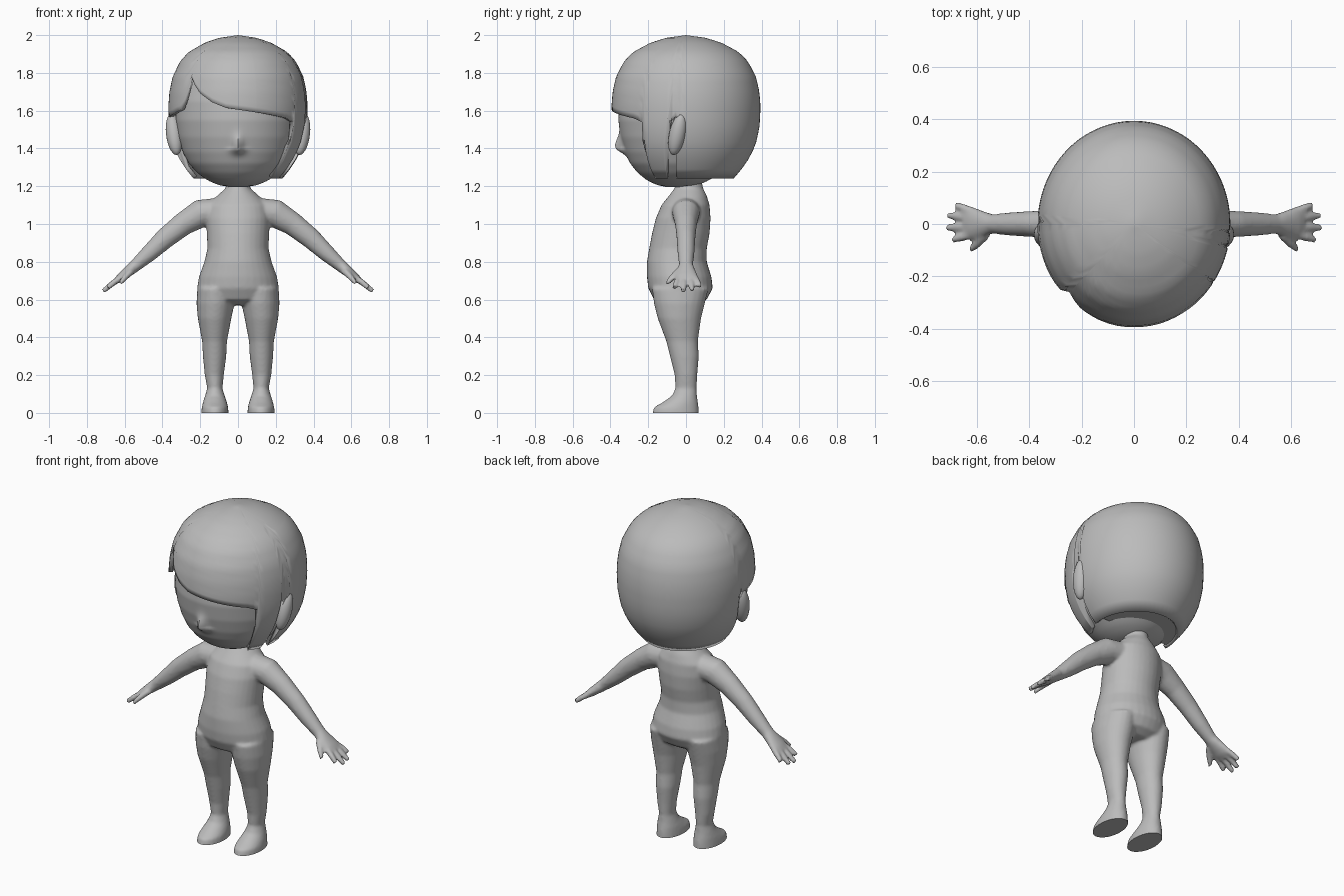
import bpy, bmesh, math
from mathutils import Vector

if "Cube" in bpy.data.objects:
    bpy.data.objects.remove(bpy.data.objects["Cube"])

clay = bpy.data.materials.new("light_grey")
clay.diffuse_color = (0.5, 0.5, 0.5, 1)
clay.use_nodes = True
clay.node_tree.nodes["Principled BSDF"].inputs["Base Color"].default_value = clay.diffuse_color
Y = Vector((0, 1, 0))


def lerp(table, x):
    """Piecewise-linear lookup in rows sorted by their first value."""
    for a, b in zip(table, table[1:]):
        if x <= b[0]:
            f = max(0, (x - a[0]) / (b[0] - a[0]))
            return [p + (q - p) * f for p, q in zip(a[1:], b[1:])]
    return list(table[-1][1:])


def loft(bm, rings, n=24):
    """Closed skin through rings given as (centre, u axis, v axis)."""
    loops = []
    for c, u, v in rings:
        angles = [2 * math.pi * i / n for i in range(n)]
        loops.append([bm.verts.new(c + u * math.cos(a) + v * math.sin(a)) for a in angles])
    for a, b in zip(loops, loops[1:]):
        for i in range(n):
            j = (i + 1) % n
            bm.faces.new((a[i], a[j], b[j], b[i]))
    bm.faces.new(loops[0][::-1])
    bm.faces.new(loops[-1])


def level(z, cx, rx, yf, yb):
    """Horizontal ring between a front and a back y."""
    return (Vector((cx, (yf + yb) / 2, z)), Vector((rx, 0, 0)), Vector((0, (yb - yf) / 2, 0)))


def limb(bm, pts, n=16):
    """Tube through (x, y, z, thickness, depth) points."""
    rings = []
    for i, p in enumerate(pts):
        a, b = pts[max(0, i - 1)], pts[min(len(pts) - 1, i + 1)]
        u = (Vector(b[:3]) - Vector(a[:3])).cross(Y).normalized()
        rings.append((Vector(p[:3]), u * p[3], Y * p[4]))
    loft(bm, rings, n)


def finish(name, bm, angle=50):
    bmesh.ops.recalc_face_normals(bm, faces=bm.faces[:])
    me = bpy.data.meshes.new(name)
    bm.to_mesh(me)
    bm.free()
    ob = bpy.data.objects.new(name, me)
    bpy.context.collection.objects.link(ob)
    me.materials.append(clay)
    bpy.ops.object.select_all(action='DESELECT')
    ob.select_set(True)
    bpy.context.view_layer.objects.active = ob
    bpy.ops.object.shade_smooth_by_angle(angle=math.radians(angle))
    return ob


# ---- body: torso, legs, arms and hands blended into one skin
bm = bmesh.new()
torso = [(1.25, .06, -.05, .08), (1.19, .065, -.06, .09), (1.15, .11, -.09, .11),
         (1.10, .16, -.13, .125), (1.03, .17, -.16, .13), (.95, .165, -.18, .125),
         (.87, .162, -.195, .11), (.80, .178, -.207, .11), (.72, .207, -.207, .135),
         (.66, .217, -.20, .142), (.60, .205, -.17, .11), (.57, .14, -.11, .06)]
loft(bm, [level(z, 0, rx, f, b) for z, rx, f, b in torso], 32)

# z, inner x, outer x, front y, back y
leg = [(.66, .02, .215, -.18, .12), (.58, .018, .22, -.17, .10), (.50, .035, .213, -.15, .08),
       (.38, .058, .19, -.105, .063), (.30, .062, .186, -.085, .068), (.20, .075, .176, -.06, .06),
       (.13, .082, .163, -.056, .056), (.09, .07, .175, -.075, .058), (.055, .058, .186, -.125, .064),
       (.03, .052, .192, -.17, .067), (0, .05, .194, -.178, .068), (-.05, .05, .194, -.178, .068)]
arm = [(.10, 0, 1.07, .07, .08), (.20, 0, 1.055, .075, .072), (.29, 0, 1.0, .062, .058),
       (.385, 0, .925, .055, .05), (.47, 0, .845, .045, .045), (.54, 0, .783, .034, .037),
       (.58, 0, .75, .029, .052), (.62, .004, .717, .024, .064), (.645, .006, .698, .016, .058)]
# knuckle and tip y, tip x
fingers = [(-.04, -.06, .69), (-.01, -.014, .715), (.022, .033, .71), (.05, .072, .68)]
for s in (1, -1):
    loft(bm, [level(z, s * (i + o) / 2, (o - i) / 2, f, b) for z, i, o, f, b in leg])
    limb(bm, [(s * x, y, z, t, d) for x, y, z, t, d in arm])
    for y0, y1, x1 in fingers:
        z1 = .698 - (x1 - .645) * .78
        limb(bm, [(s * .62, y0, .715, .017, .017), (s * (.62 + x1) / 2, (y0 + y1) / 2, (.722 + z1) / 2, .017, .017),
                  (s * x1, y1, z1, .014, .014)], 10)
    limb(bm, [(s * .56, -.03, .755, .02, .03), (s * .595, -.07, .72, .017, .022),
              (s * .625, -.098, .685, .012, .014)], 10)
raw = finish("body_rough", bm)
mod = raw.modifiers.new("blend", 'REMESH')
mod.mode = 'VOXEL'
mod.voxel_size = .008
mod = raw.modifiers.new("soften", 'SMOOTH')
mod.factor, mod.iterations = .5, 8
bpy.context.view_layer.update()
skin = bpy.data.meshes.new_from_object(raw.evaluated_get(bpy.context.evaluated_depsgraph_get()))
bpy.data.objects.remove(raw)
bm = bmesh.new()
bm.from_mesh(skin)
bpy.data.meshes.remove(skin)
# flat soles
cut = bmesh.ops.bisect_plane(bm, geom=bm.verts[:] + bm.edges[:] + bm.faces[:],
                             plane_co=(0, 0, 0), plane_no=(0, 0, -1), clear_outer=True)
bmesh.ops.holes_fill(bm, edges=[e for e in bm.edges if e.is_boundary])
finish("body", bm)

# ---- head with a small nose; z, half width, front y, back y
head = [(1.195, .04, -.10, .0), (1.205, .10, -.15, .06), (1.23, .16, -.205, .12),
        (1.27, .215, -.255, .18), (1.32, .26, -.295, .23), (1.38, .292, -.322, .27),
        (1.46, .318, -.345, .31), (1.55, .33, -.358, .33), (1.65, .325, -.352, .34),
        (1.75, .30, -.32, .32), (1.85, .22, -.24, .24), (1.90, .10, -.12, .12)]
bm = bmesh.new()
rows = [1.195 + .705 * i / 70 for i in range(71)]
loft(bm, [level(z, 0, *lerp(head, z)) for z in rows], 128)
for v in bm.verts:
    if v.co.y < -.2:
        h = v.co.z - 1.405
        width = .022 + (.012 if h < 0 else 0)
        v.co.y -= .05 * math.exp(-(v.co.x / width) ** 2 - (h / (.055 if h > 0 else .03)) ** 2)
bmesh.ops.smooth_vert(bm, verts=bm.verts[:], factor=.5, use_axis_x=True, use_axis_y=True, use_axis_z=True)
finish("head", bm)

# ---- ears
for s, name in ((1, "ear_right"), (-1, "ear_left")):
    bm = bmesh.new()
    bmesh.ops.create_uvsphere(bm, u_segments=20, v_segments=14, radius=1)
    for v in bm.verts:
        x, y, z = v.co
        v.co = (s * (.338 + .043 * x + .012 * z), -.045 + .045 * y + .02 * z, 1.475 + .11 * z)
    finish(name, bm)

# ---- hair: crown-to-hem columns whose hem follows the fringe line
profile = [(1.24, .235), (1.28, .268), (1.33, .302), (1.38, .328), (1.44, .35), (1.52, .364),
           (1.62, .369), (1.70, .363), (1.78, .346), (1.86, .307), (1.91, .262), (1.96, .175),
           (1.985, .10), (2.0, .001)]
# angle from the front in degrees, hem height
hem = [(-180, 1.24), (-96, 1.24), (-90, 1.56), (-70, 1.58), (-55, 1.605), (-50, 1.66), (-45.5, 1.78),
       (-40, 1.735), (-33, 1.69), (-22, 1.645), (-10, 1.615), (16, 1.59), (45, 1.56), (54, 1.54),
       (57, 1.24), (76, 1.24), (79, 1.54), (82, 1.57), (85, 1.54), (87, 1.24), (180, 1.24)]


def hair_point(deg, z):
    sweep = 9 * max(0, (1.57 - z) / .33)
    a = math.radians(deg - sweep * math.sin(math.radians(deg)))
    r = lerp(profile, z)[0]
    return Vector((r * math.sin(a), -1.07 * r * math.cos(a), z))


bm = bmesh.new()
angles = sorted(set(range(-180, 180, 5)) | {a for a, _ in hem if a < 180})
columns, steps = [], 24
for a in angles:
    low = lerp(hem, a)[0]
    columns.append([bm.verts.new(hair_point(a, 2 - (2 - low) * (k / steps) ** 1.6))
                    for k in range(1, steps + 1)])
crown = bm.verts.new((0, 0, 2))
for a, b in zip(columns, columns[1:] + columns[:1]):
    bm.faces.new((crown, a[0], b[0]))
    for k in range(steps - 1):
        bm.faces.new((a[k], a[k + 1], b[k + 1], b[k]))
hair = finish("hair", bm)
if sum(p.normal.dot(p.center - Vector((0, 0, 1.55))) for p in hair.data.polygons) < 0:
    hair.data.flip_normals()
mod = hair.modifiers.new("thickness", 'SOLIDIFY')
mod.thickness, mod.offset = .022, -1

# ---- underside closing the hair behind the neck
bm = bmesh.new()
bm.faces.new([bm.verts.new(hair_point(a, 1.25) * .98 + Vector((0, 0, .025))) for a in range(100, 261, 8)])
finish("hair_underside", bm)
